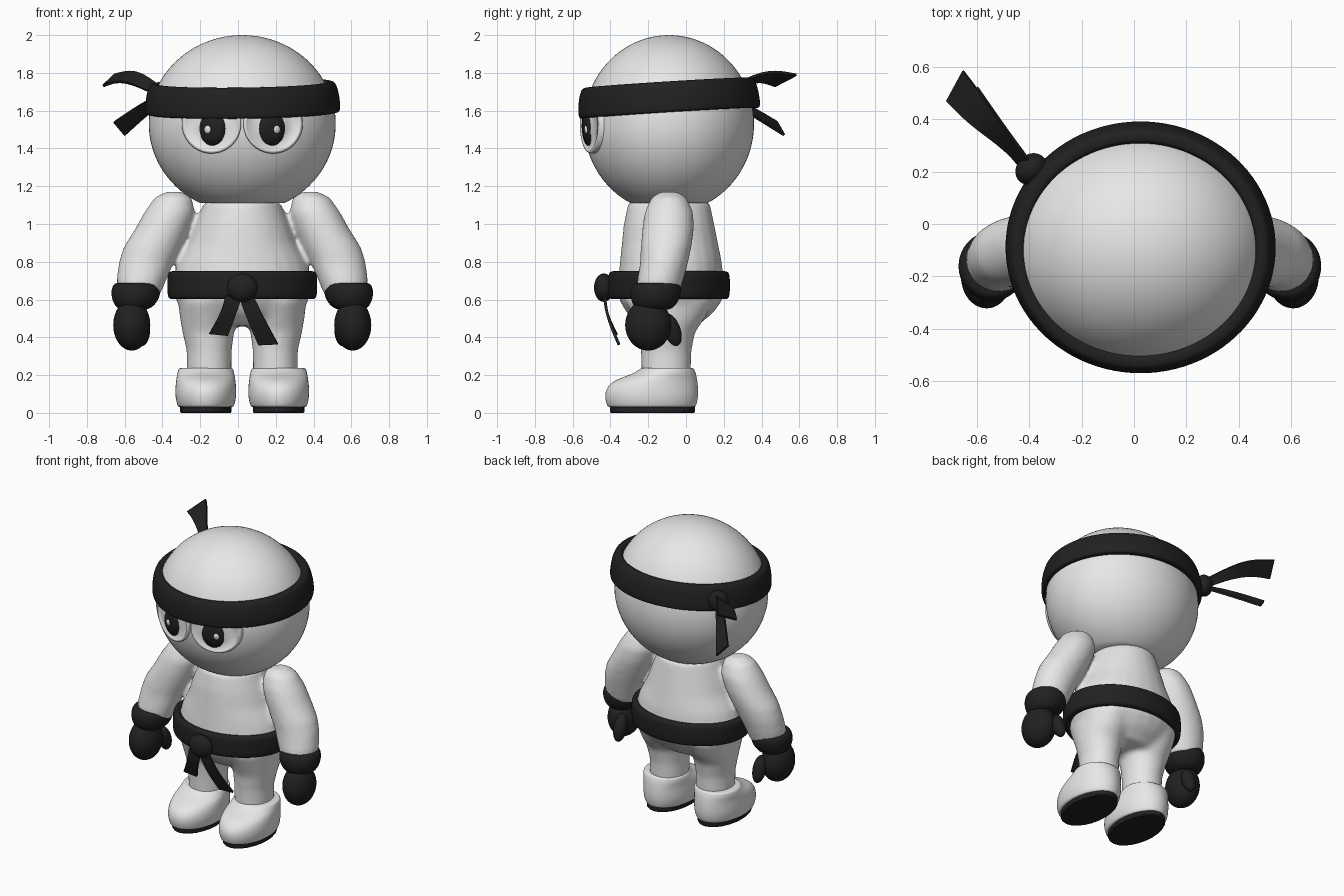
import bpy, bmesh, math
from mathutils import Vector

if "Cube" in bpy.data.objects:
    bpy.data.objects.remove(bpy.data.objects["Cube"])

X0 = 0.0225                      # centreline of the figure
HEAD = Vector((0, -0.09, 1.53))  # head centre and radii
HR = Vector((0.495, 0.45, 0.47))


def material(name, value):
    m = bpy.data.materials.new(name)
    m.use_nodes = True
    m.diffuse_color = (value, value, value, 1)
    m.node_tree.nodes["Principled BSDF"].inputs["Base Color"].default_value = (value, value, value, 1)
    return m


WHITE = material("soft_white", 0.8)
BLACK = material("cloth_black", 0.015)


def finish(name, bm, mat, subsurf=0):
    bmesh.ops.recalc_face_normals(bm, faces=bm.faces)
    mesh = bpy.data.meshes.new(name)
    bm.to_mesh(mesh)
    bm.free()
    obj = bpy.data.objects.new(name, mesh)
    bpy.context.collection.objects.link(obj)
    obj.location.x = X0
    mesh.materials.append(mat)
    mesh.shade_smooth()
    if subsurf:
        mod = obj.modifiers.new("Smooth", 'SUBSURF')
        mod.levels = mod.render_levels = subsurf
        mod.boundary_smooth = 'PRESERVE_CORNERS'
    return obj


def add_loft(bm, rings, n=24, closed=False):
    """Stack of level ellipses: (x, y, z, radius x, radius y)."""
    loops = []
    for x, y, z, rx, ry in rings:
        loops.append([bm.verts.new((x + rx * math.cos(a), y + ry * math.sin(a), z))
                      for a in (i * math.tau / n for i in range(n))])
    pairs = list(zip(loops, loops[1:]))
    if closed:
        pairs.append((loops[-1], loops[0]))
    else:
        bm.faces.new(loops[0])
        bm.faces.new(loops[-1])
    for a, b in pairs:
        for i in range(n):
            j = (i + 1) % n
            bm.faces.new((a[i], a[j], b[j], b[i]))


def loft(name, rings, mat, subsurf=2, closed=False):
    bm = bmesh.new()
    add_loft(bm, rings, closed=closed)
    return finish(name, bm, mat, subsurf)


def ball(name, loc, radii, mat, rot=(0, 0, 0)):
    bm = bmesh.new()
    bmesh.ops.create_uvsphere(bm, u_segments=48, v_segments=32, radius=1)
    bmesh.ops.scale(bm, vec=radii, verts=bm.verts)
    obj = finish(name, bm, mat)
    obj.location = (X0 + loc[0], loc[1], loc[2])
    obj.rotation_euler = rot
    return obj


def ribbon(name, pairs, mat):
    """Flat strip through pairs of edge points, with thickness."""
    bm = bmesh.new()
    rows = [[bm.verts.new(p) for p in pair] for pair in pairs]
    for (a, b), (c, d) in zip(rows, rows[1:]):
        bm.faces.new((a, b, d, c))
    obj = finish(name, bm, mat, 3)
    mod = obj.modifiers.new("Thickness", 'SOLIDIFY')
    mod.thickness, mod.offset = 0.014, 0
    obj.modifiers.new("Edges", 'EDGE_SPLIT').split_angle = math.radians(50)


def face_patch(name, cx, cz, rx, rz, profile, mat):
    """Oval that hugs the head; profile lists (fraction of radius, height)."""
    bm = bmesh.new()
    loops = []
    for f, h in profile:
        loop = []
        for i in range(40):
            a = i * math.tau / 40
            x, z = cx + f * rx * math.cos(a), cz + f * rz * math.sin(a)
            depth = math.sqrt(max(0, 1 - (x / HR.x) ** 2 - ((z - HEAD.z) / HR.z) ** 2))
            loop.append(bm.verts.new((x, HEAD.y - HR.y * depth - h, z)))
        loops.append(loop)
    for a, b in zip(loops, loops[1:]):
        for i in range(40):
            j = (i + 1) % 40
            bm.faces.new((a[i], a[j], b[j], b[i]))
    bm.faces.new(loops[-1])
    return finish(name, bm, mat)


# Head, flat underneath
bm = bmesh.new()
bmesh.ops.create_uvsphere(bm, u_segments=64, v_segments=48, radius=1)
bmesh.ops.scale(bm, vec=HR, verts=bm.verts)
bmesh.ops.translate(bm, vec=HEAD, verts=bm.verts)
cut = bmesh.ops.bisect_plane(bm, geom=bm.verts[:] + bm.edges[:] + bm.faces[:],
                             plane_co=(0, 0, 1.11), plane_no=(0, 0, -1), clear_outer=True)
bmesh.ops.contextual_create(bm, geom=[e for e in cut["geom_cut"] if isinstance(e, bmesh.types.BMEdge)])
finish("head", bm, WHITE)

# Torso, arms and legs fused into one soft body
bm = bmesh.new()
add_loft(bm, [(0, -0.09, 1.12, 0.2, 0.215), (0, -0.09, 1.0, 0.25, 0.24), (0, -0.085, 0.9, 0.285, 0.255),
              (0, -0.08, 0.8, 0.34, 0.27), (0, -0.08, 0.7, 0.37, 0.28), (0, -0.08, 0.6, 0.355, 0.275),
              (0, -0.085, 0.53, 0.3, 0.23), (0, -0.09, 0.46, 0.22, 0.15)])
for s in (-1, 1):
    add_loft(bm, [(s * 0.36, -0.09, 1.17, 0.045, 0.05), (s * 0.365, -0.09, 1.14, 0.1, 0.095),
                  (s * 0.385, -0.09, 1.06, 0.135, 0.13), (s * 0.425, -0.095, 0.97, 0.145, 0.138),
                  (s * 0.473, -0.105, 0.88, 0.155, 0.135), (s * 0.507, -0.115, 0.8, 0.147, 0.128),
                  (s * 0.535, -0.137, 0.7, 0.132, 0.122), (s * 0.545, -0.15, 0.62, 0.11, 0.11)])
    add_loft(bm, [(s * 0.175, -0.105, 0.15, 0.118, 0.13), (s * 0.175, -0.105, 0.33, 0.12, 0.135),
                  (s * 0.18, -0.1, 0.43, 0.138, 0.15), (s * 0.18, -0.09, 0.5, 0.15, 0.19),
                  (s * 0.18, -0.085, 0.6, 0.16, 0.24)])
body = finish("body", bm, WHITE)
mod = body.modifiers.new("Fuse", 'REMESH')
mod.mode, mod.voxel_size, mod.use_smooth_shade = 'VOXEL', 0.015, True
mod = body.modifiers.new("Soften", 'SMOOTH')
mod.factor, mod.iterations = 0.5, 14

for s, side in ((-1, "right"), (1, "left")):
    # Eyes: raised rim, pupil and glint
    face_patch(side + "_eye", s * 0.163, 1.53, 0.157, 0.157,
               [(1, -0.02), (1, 0.012), (0.97, 0.022), (0.9, 0.022), (0.87, 0.012), (0.5, 0.016), (0.1, 0.017)], WHITE)
    face_patch(side + "_pupil", s * 0.158, 1.505, 0.069, 0.09,
               [(1, 0.01), (0.98, 0.02), (0.5, 0.023), (0.1, 0.024)], BLACK)
    face_patch(side + "_eye_glint", s * 0.183, 1.5, 0.017, 0.022,
               [(1, 0.02), (0.95, 0.026), (0.3, 0.029)], WHITE)

    # Gloves with rolled cuffs and a thumb
    loft(side + "_cuff", [(s * 0.555, -0.155, 0.69, 0.1, 0.1), (s * 0.56, -0.155, 0.685, 0.122, 0.125),
                          (s * 0.563, -0.16, 0.65, 0.132, 0.136), (s * 0.565, -0.163, 0.61, 0.128, 0.132),
                          (s * 0.57, -0.167, 0.57, 0.108, 0.115), (s * 0.575, -0.17, 0.54, 0.07, 0.08)], BLACK)
    ball(side + "_mitten", (s * 0.585, -0.2, 0.465), (0.098, 0.122, 0.135), BLACK)
    ball(side + "_thumb", (s * 0.53, -0.075, 0.44), (0.042, 0.045, 0.09), BLACK, (0.35, 0, 0))

    # Shoes and soles
    x = s * 0.193
    loft(side + "_shoe", [(x, -0.182, 0.028, 0.14, 0.225), (x, -0.182, 0.032, 0.15, 0.237),
                          (x, -0.183, 0.08, 0.163, 0.25), (x, -0.18, 0.13, 0.163, 0.247),
                          (x, -0.16, 0.175, 0.158, 0.222), (x, -0.115, 0.205, 0.153, 0.17),
                          (x, -0.1, 0.232, 0.147, 0.145), (x, -0.1, 0.238, 0.14, 0.138),
                          (x, -0.1, 0.238, 0.1, 0.1)], WHITE)
    sole = loft(side + "_sole", [(x, -0.178, 0, 0.132, 0.22), (x, -0.178, 0.006, 0.136, 0.225),
                                 (x, -0.178, 0.04, 0.136, 0.225)], BLACK, 0)
    sole.data.shade_flat()


def band(name, rx, ry, section):
    """Closed ring from (inset, height) points around its cross-section."""
    return loft(name, [(0, 0, z, rx - i, ry - i) for i, z in section], BLACK, closed=True)


# Headband, tilted up at the back
headband = band("headband", 0.522, 0.487, [(0.06, -0.08), (0.01, -0.082), (0, -0.072), (0, -0.03), (0.008, 0.03),
                                           (0.022, 0.07), (0.034, 0.082), (0.062, 0.084), (0.08, 0.075), (0.08, 0)])
headband.location = (X0 + 0.002, -0.092, 1.666)
headband.rotation_euler = (0.062, -0.014, 0)
ball("headband_knot", (-0.415, 0.21, 1.675), (0.065, 0.055, 0.07), BLACK, (0, 0, 0.8))
ribbon("headband_upper_tail", [((-0.42, 0.24, 1.72), (-0.44, 0.21, 1.67)), ((-0.5, 0.34, 1.78), (-0.53, 0.3, 1.72)),
                               ((-0.58, 0.46, 1.815), (-0.65, 0.38, 1.765)), ((-0.675, 0.585, 1.79), (-0.737, 0.47, 1.73))], BLACK)
ribbon("headband_lower_tail", [((-0.42, 0.24, 1.64), (-0.45, 0.21, 1.68)), ((-0.51, 0.36, 1.57), (-0.55, 0.33, 1.63)),
                               ((-0.62, 0.52, 1.47), (-0.68, 0.48, 1.54))], BLACK)

# Belt, knot and hanging ends
belt = band("belt", 0.402, 0.327, [(0.06, -0.074), (0.015, -0.076), (0.002, -0.06), (0, 0), (0.002, 0.06),
                                   (0.015, 0.076), (0.06, 0.074), (0.07, 0)])
belt.location = (X0, -0.09, 0.676)
ball("belt_knot", (0, -0.435, 0.663), (0.082, 0.052, 0.075), BLACK)
ribbon("belt_right_end", [((-0.09, -0.43, 0.62), (0, -0.43, 0.62)), ((-0.11, -0.425, 0.53), (-0.03, -0.425, 0.53)),
                          ((-0.175, -0.37, 0.42), (-0.075, -0.37, 0.41))], BLACK)
ribbon("belt_left_end", [((-0.02, -0.43, 0.62), (0.06, -0.43, 0.62)), ((0.02, -0.42, 0.51), (0.11, -0.42, 0.51)),
                         ((0.085, -0.355, 0.36), (0.19, -0.355, 0.365))], BLACK)
